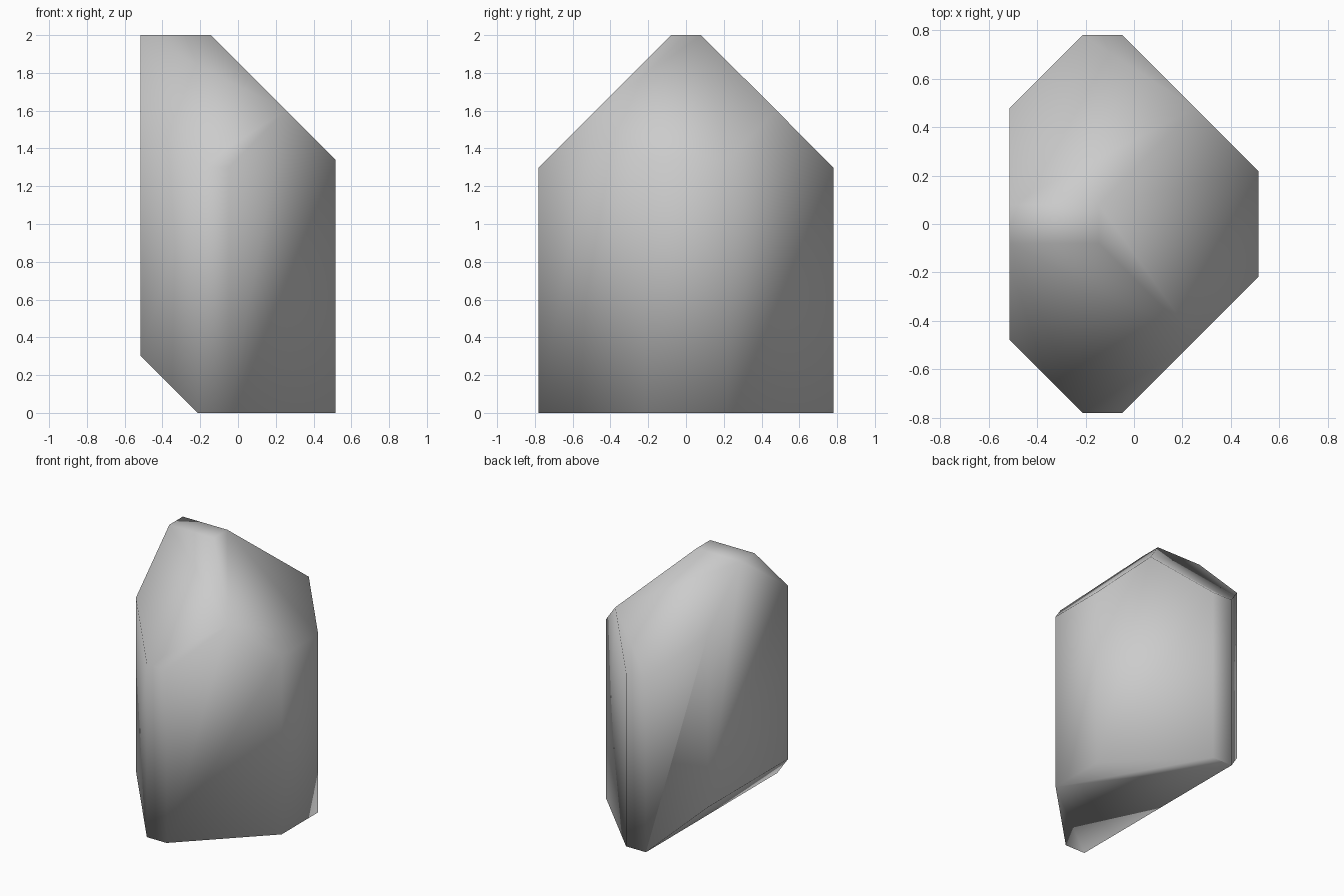
import bpy, bmesh
from mathutils import Vector

if "Cube" in bpy.data.objects:
    bpy.data.objects.remove(bpy.data.objects["Cube"])

# Block with the overall size of the rock
bm = bmesh.new()
bmesh.ops.create_cube(bm, size=1)
for v in bm.verts:
    v.co = Vector((v.co.x * 1.03, v.co.y * 1.56, v.co.z * 2 + 1))


def slice_off(normal, point):
    """Cut away everything beyond the plane and cap the opening."""
    geom = bm.verts[:] + bm.edges[:] + bm.faces[:]
    cut = bmesh.ops.bisect_plane(bm, geom=geom, dist=1e-5, plane_co=point,
                                 plane_no=normal, clear_outer=True)
    edges = [e for e in cut["geom_cut"] if isinstance(e, bmesh.types.BMEdge)]
    bmesh.ops.contextual_create(bm, geom=edges)


# Front/back mirrored 45 degree facets
for s in (-1, 1):
    slice_off((0, s, 1), (0, s * 0.08, 2))            # roof slopes
    slice_off((1, s, 0), (0.515, s * 0.217, 0))       # right corners
    slice_off((-1, s, 0), (-0.515, s * 0.477, 0))     # left corners

# Single facets: upper right slope and lower left undercut
slice_off((1, 0, 1), (-0.145, 0, 2))
slice_off((-1, 0, -1), (-0.213, 0, 0))

# Finish as one smooth-shaded rock
bmesh.ops.recalc_face_normals(bm, faces=bm.faces[:])
for f in bm.faces:
    f.smooth = True
mesh = bpy.data.meshes.new("rock")
bm.to_mesh(mesh)
bm.free()
rock = bpy.data.objects.new("rock", mesh)
bpy.context.collection.objects.link(rock)
